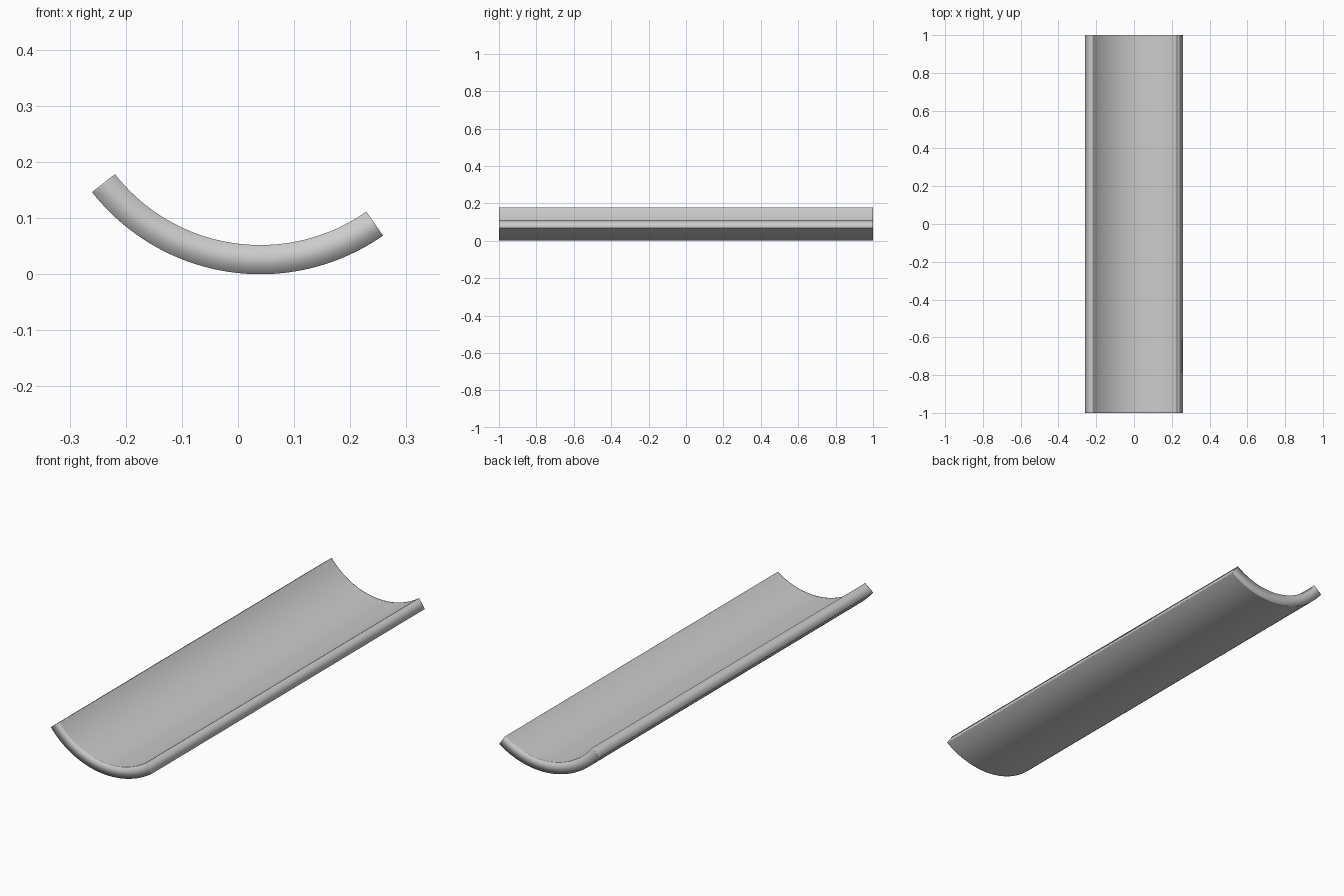
import bpy, bmesh
from math import sin, cos, radians

if "Cube" in bpy.data.objects:
    bpy.data.objects.remove(bpy.data.objects["Cube"])

# Curved trough: a thick arc section swept along y
CX, CZ = 0.04, 0.381          # arc centre
R_OUT, R_IN = 0.381, 0.329    # underside and upper side radii
A0, A1 = -52.0, 35.0          # arc limits, degrees from straight down
SEG = 48

# Arc stations, with a tight holding loop at either rim
angles = [A0, A0 + 0.4]
angles += [A0 + (A1 - A0) * i / SEG for i in range(1, SEG)]
angles += [A1 - 0.4, A1]


def arc_point(r, a):
    return CX + r * sin(radians(a)), CZ - r * cos(radians(a))


profile = [arc_point(R_OUT, a) for a in angles]
profile += [arc_point(R_IN, a) for a in reversed(angles)]
n, m = len(profile), len(angles)

bm = bmesh.new()

# Sweep with holding loops close to both ends
rings = [[bm.verts.new((x, y, z)) for x, z in profile]
         for y in (-1.0, -0.996, 0.996, 1.0)]
for a, b in zip(rings, rings[1:]):
    for i in range(n):
        j = (i + 1) % n
        bm.faces.new((a[i], a[j], b[j], b[i]))

# End caps as quad strips
for ring in (rings[0], rings[-1]):
    for i in range(m - 1):
        bm.faces.new((ring[i], ring[i + 1], ring[n - 2 - i], ring[n - 1 - i]))

bmesh.ops.recalc_face_normals(bm, faces=bm.faces)

# Softly shaded all over, as the ends blend into the curved sides
for f in bm.faces:
    f.smooth = True

mesh = bpy.data.meshes.new("curved_trough")
bm.to_mesh(mesh)
bm.free()
trough = bpy.data.objects.new("curved_trough", mesh)
bpy.context.collection.objects.link(trough)
